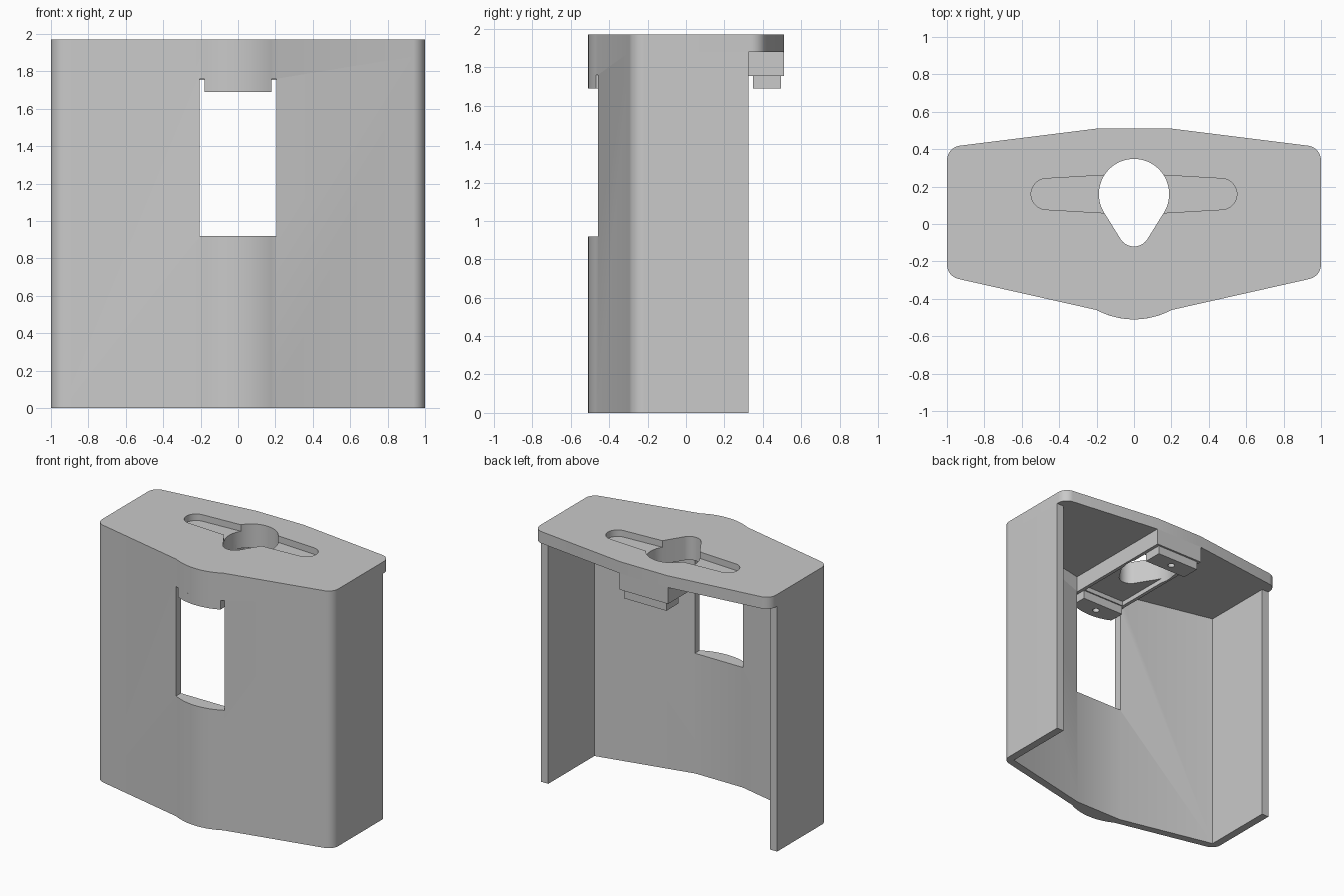
import bpy, bmesh, math
from mathutils import Vector
from mathutils.geometry import convex_hull_2d

cube = bpy.data.objects.get("Cube")
if cube:
    bpy.data.objects.remove(cube, do_unlink=True)

grey = bpy.data.materials.new("plain grey")
grey.use_nodes = True
COLOR = (0.585, 0.585, 0.585, 1)
grey.diffuse_color = COLOR
for node in grey.node_tree.nodes:
    if node.type == 'BSDF_PRINCIPLED':
        node.inputs["Base Color"].default_value = COLOR

TOP, PLATE_BOTTOM, BLOCK_BOTTOM, PAD_BOTTOM = 1.97, 1.88, 1.755, 1.69
WALL_END = 0.325


def prism(name, points, z0, z1):
    """Extrude a flat outline from z0 to z1."""
    bm = bmesh.new()
    face = bm.faces.new([bm.verts.new((p[0], p[1], z0)) for p in points])
    ext = bmesh.ops.extrude_face_region(bm, geom=[face])
    moved = [v for v in ext["geom"] if isinstance(v, bmesh.types.BMVert)]
    bmesh.ops.translate(bm, verts=moved, vec=(0, 0, z1 - z0))
    bmesh.ops.recalc_face_normals(bm, faces=bm.faces)
    mesh = bpy.data.meshes.new(name)
    bm.to_mesh(mesh)
    bm.free()
    mesh.materials.append(grey)
    obj = bpy.data.objects.new(name, mesh)
    bpy.context.collection.objects.link(obj)
    return obj


def rect(half_x, y0, y1):
    return [(-half_x, y0), (half_x, y0), (half_x, y1), (-half_x, y1)]


def circle(x, y, r, n=64):
    return [Vector((x + r * math.cos(2 * math.pi * i / n),
                    y + r * math.sin(2 * math.pi * i / n))) for i in range(n)]


def hull(*circles):
    pts = [p for c in circles for p in circle(*c)]
    return [pts[i] for i in convex_hull_2d(pts)]


def fillet(a, corner, b, r, n=10):
    """Points of a round corner between the lines to a and b."""
    a, c, b = Vector(a), Vector(corner), Vector(b)
    u, v = (a - c).normalized(), (b - c).normalized()
    half = u.angle(v) / 2
    centre = c + (u + v).normalized() * r / math.sin(half)
    start = c + u * r / math.tan(half) - centre
    end = c + v * r / math.tan(half) - centre
    return [centre + start.lerp(end, i / n).normalized() * r for i in range(n + 1)]


def front_arc(half_x, n=16):
    """Bulge at the middle of the front, from -x to +x."""
    r = 0.425
    spread = math.asin(half_x / r)
    angles = [spread * (2 * i / n - 1) for i in range(n + 1)]
    return [Vector((r * math.sin(t), -0.51 + r - r * math.cos(t))) for t in angles]


def mirrored(points):
    return [Vector((-p[0], p[1])) for p in reversed(points)]


def cut(obj, *cutters):
    for c in cutters:
        mod = obj.modifiers.new("cut", 'BOOLEAN')
        mod.operation = 'DIFFERENCE'
        mod.solver = 'EXACT'
        mod.object = c
    graph = bpy.context.evaluated_depsgraph_get()
    mesh = bpy.data.meshes.new_from_object(obj.evaluated_get(graph))
    obj.modifiers.clear()
    obj.data = mesh
    for c in cutters:
        bpy.data.objects.remove(c, do_unlink=True)


# Shared outline corners
bend, front_corner, back_corner, back_bend = (0.2, -0.46), (1, -0.28), (1, 0.41), (0.2, 0.51)
arc = front_arc(0.2)
front_round = fillet(bend, front_corner, back_corner, 0.08)
back_round = fillet(front_corner, back_corner, back_bend, 0.08)
keyhole = hull((0, 0.16, 0.188), (0, -0.035, 0.085))
slot = hull((-0.467, 0.16, 0.083), (0, 0.16, 0.11), (0.467, 0.16, 0.083))

# Top plate with keyhole and blind side slots
side = front_round + back_round + [Vector(back_bend)]
plate = prism("top_plate", arc + side + mirrored(side), PLATE_BOTTOM, TOP)
cut(plate, prism("keyhole_cutter", keyhole, 1.8, 2.1),
    prism("slot_cutter", slot, 1.92, 2.1))

# Wall wrapping the front and both sides, with a window
outer = front_round + [Vector((1, WALL_END))]
inner = [Vector((0.94, WALL_END)), Vector((0.94, -0.2335)), Vector((0.2, -0.4))]
wall = prism("wrapped_wall", arc + outer + inner + mirrored(inner) + mirrored(outer),
             0, PLATE_BOTTOM)
cut(wall, prism("window_cutter", rect(0.205, -0.7, -0.2), 0.92, 1.76))

# Mounting block under the plate
block = prism("mounting_block", rect(0.205, -0.43, 0.51), BLOCK_BOTTOM, PLATE_BOTTOM)
cut(block, prism("keyhole_cutter", keyhole, 1.7, 2),
    prism("recess_cutter", rect(0.178, -0.34, 0.33), 1.7, BLOCK_BOTTOM + 0.035))

# Pads with screw holes at both ends of the block
front_pad = prism("front_pad", front_arc(0.18) + [(0.18, -0.35), (-0.18, -0.35)],
                  PAD_BOTTOM, BLOCK_BOTTOM + 0.005)
back_pad = prism("back_pad", rect(0.18, 0.35, 0.495), PAD_BOTTOM, BLOCK_BOTTOM)
for pad, y in ((front_pad, -0.43), (back_pad, 0.42)):
    cut(pad, prism("screw_cutter", circle(0, y, 0.025, 24), 1.6, 1.74))

# Smooth the rounded corners and keep real edges sharp
bpy.ops.object.select_all(action='DESELECT')
for obj in (plate, wall, block, front_pad, back_pad):
    obj.select_set(True)
    bpy.context.view_layer.objects.active = obj
bpy.ops.object.shade_smooth_by_angle(angle=math.radians(30))
